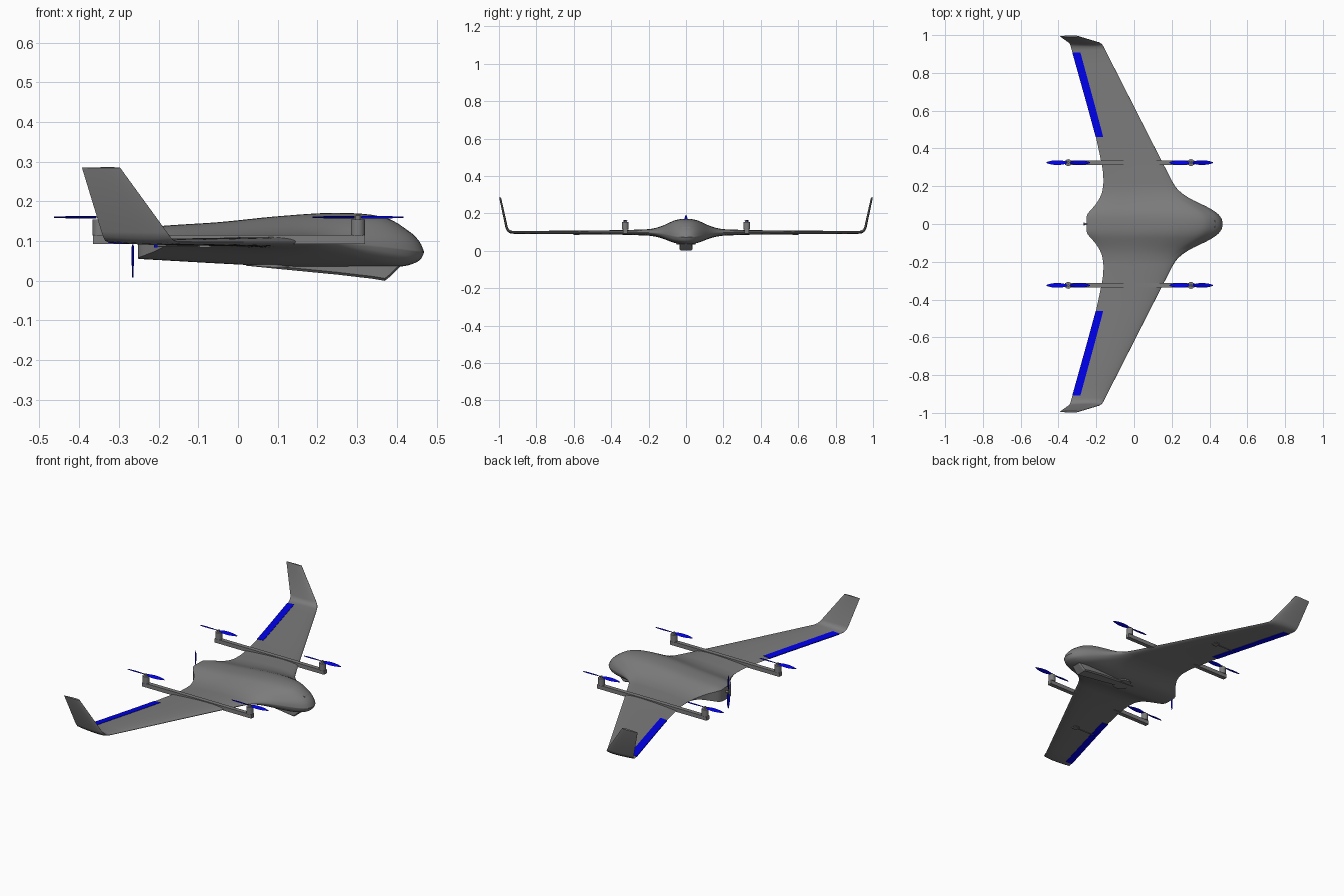
import bpy, bmesh
from math import sin, cos, pi, radians, sqrt
from mathutils import Matrix, Vector

if "Cube" in bpy.data.objects:
    bpy.data.objects.remove(bpy.data.objects["Cube"])

blue = bpy.data.materials.new("blue")
blue.diffuse_color = (0.0, 0.0, 0.85, 1)
blue.use_nodes = True
blue.node_tree.nodes["Principled BSDF"].inputs["Base Color"].default_value = blue.diffuse_color
grey = bpy.data.materials.new("dark_grey")
grey.diffuse_color = (0.2, 0.2, 0.2, 1)
grey.use_nodes = True
grey.node_tree.nodes["Principled BSDF"].inputs["Base Color"].default_value = grey.diffuse_color


def curve(keys, x):
    """Smooth (Hermite) interpolation through (x, value) keys."""
    n = len(keys)

    def slope(i):
        a, b = keys[max(i - 1, 0)], keys[min(i + 1, n - 1)]
        return (b[1] - a[1]) / (b[0] - a[0])
    i = 0
    while i < n - 2 and x > keys[i + 1][0]:
        i += 1
    (x0, v0), (x1, v1) = keys[i], keys[i + 1]
    h = x1 - x0
    t = (x - x0) / h
    return ((2*t**3 - 3*t*t + 1) * v0 + (t**3 - 2*t*t + t) * h * slope(i)
            + (3*t*t - 2*t**3) * v1 + (t**3 - t*t) * h * slope(i + 1))


def finish(name, bm, mat=grey, angle=35):
    bmesh.ops.recalc_face_normals(bm, faces=bm.faces[:])
    me = bpy.data.meshes.new(name)
    bm.to_mesh(me)
    bm.free()
    ob = bpy.data.objects.new(name, me)
    bpy.context.collection.objects.link(ob)
    me.materials.append(mat)
    bpy.ops.object.select_all(action='DESELECT')
    ob.select_set(True)
    bpy.context.view_layer.objects.active = ob
    bpy.ops.object.shade_smooth_by_angle(angle=radians(angle))
    return ob


def loft(name, rings, mat=grey, matrix=None, angle=35):
    bm = bmesh.new()
    vs = [[bm.verts.new(p) for p in r] for r in rings]
    for a, b in zip(vs, vs[1:]):
        for i in range(len(a)):
            j = (i + 1) % len(a)
            bm.faces.new((a[i], a[j], b[j], b[i]))
    bm.faces.new(vs[0])
    bm.faces.new(vs[-1])
    if matrix:
        bm.transform(matrix)
    return finish(name, bm, mat, angle)


def box(name, lo, hi, mat=grey, tilt=0, bevel=0.0):
    lo, hi = Vector(lo), Vector(hi)
    size = hi - lo
    bm = bmesh.new()
    bmesh.ops.create_cube(bm, size=1)
    bm.transform(Matrix.Translation((lo + hi) / 2) @ Matrix.Rotation(tilt, 4, 'Y')
                 @ Matrix.Diagonal((*size, 1)))
    if bevel:
        bmesh.ops.bevel(bm, geom=bm.edges[:], offset=bevel, segments=2, affect='EDGES')
    return finish(name, bm, mat)


def cylinder(name, centre, r, depth, mat=grey, tilt=0):
    bm = bmesh.new()
    bmesh.ops.create_cone(bm, cap_ends=True, segments=32, radius1=r, radius2=r, depth=depth)
    bm.transform(Matrix.Translation(centre) @ Matrix.Rotation(tilt, 4, 'Y'))
    return finish(name, bm, mat)


# Planform edges, centre-line body profile and body-to-wing blend
LEAD = [(0, .469), (.025, .465), (.05, .448), (.075, .415), (.1, .368), (.125, .315),
        (.15, .272), (.175, .24), (.2, .218), (.25, .19), (.93, -.157)]
TRAIL = [(0, -.25), (.045, -.25), (.07, -.233), (.1, -.206), (.15, -.176), (.2, -.164),
         (.25, -.163), (.3, -.168), (.35, -.178), (.46, -.202), (.93, -.332)]
TOP = [(0, .126), (.05, .136), (.286, .148), (.495, .163), (.705, .171), (.865, .159),
       (.95, .123), (.985, .097), (1, .072)]
BOTTOM = [(0, .055), (.376, .04), (.56, .035), (.85, .035), (.93, .037), (.985, .052), (1, .072)]
THICK = [(0, .045), (.2, .034), (.35, .0245), (.93, .015)]
BLEND = [(0, 1), (.03, .965), (.06, .84), (.09, .6), (.12, .35), (.15, .16), (.18, .05), (.21, 0), (1, 0)]


def station(y):
    w = max(0, curve(BLEND, y)) if y < .21 else 0
    return (y, .098, curve(LEAD, y), curve(TRAIL, y), curve(THICK, y), 0, w)


def heights(st, s):
    """Upper and lower offset from the section plane at chord fraction s (0 = rear)."""
    t, w, c = st[4], st[6], 1 - s
    half = t * 5 * (.2969*sqrt(c) - .126*c - .3516*c*c + .2843*c**3 - .1015*c**4)
    return (half * (1 - w) + w * (curve(TOP, s) - st[1]),
            -half * (1 - w) + w * (curve(BOTTOM, s) - st[1]))


def section(st, fractions, grow=0.0):
    y, z, le, te, t, ang, w = st
    up, low = [], []
    for s in fractions:
        for off, out in zip(heights(st, s), (up, low)):
            off += grow if out is up else -grow
            out.append((te + (le - te) * s, y - off * sin(ang), z + off * cos(ang)))
    if fractions[-1] >= 1:
        low.pop()
    return up + low[::-1]


# Blended fuselage and wing with upturned winglets
N = 36
fractions = [sin(pi / 2 * i / N) ** 1.2 for i in range(N)] + [1.0]
ys = [i * .0125 for i in range(25)] + [.35, .45, .55, .65, .75, .85, .92]
half = [station(y) for y in ys]
half += [(.94, .101, -.162, -.335, .015, radians(20), 0),
         (.952, .11, -.170, -.339, .014, radians(50), 0),
         (.959, .124, -.180, -.344, .013, radians(72), 0),
         (.994, .285, -.297, -.393, .010, radians(78), 0)]
other = [(-s[0], *s[1:5], -s[5], s[6]) for s in half[:0:-1]]
loft("blended_body_wing", [section(s, fractions) for s in other + half], angle=40)


def propeller(name, centre, radius, matrix):
    """Two twisted blades along local x, spinning about local z."""
    for side in (0, 1):
        rings = []
        for i in range(11):
            f = i / 10
            chord = .026 * max(sin(pi * (.1 + .87 * f)) ** .7, .12) * radius / .116
            a = radians(22 - 14 * f)
            ring = []
            for k in range(8):
                u, v = cos(pi * k / 4) * chord / 2, sin(pi * k / 4) * .0015
                ring.append((.008 + f * (radius - .008), u*cos(a) - v*sin(a), u*sin(a) + v*cos(a)))
            rings.append(ring)
        loft(name + "_blade", rings, blue,
             Matrix.Translation(centre) @ matrix @ Matrix.Rotation(pi * side, 4, 'Z'), 50)


for sy in (1, -1):
    # Ailerons with control horn, push rod and servo
    rings = []
    for i in range(9):
        y = .46 + .448 * i / 8
        st = station(y)
        hinge = (.04 + .003 * i / 8) / (st[2] - st[3])
        ring = section(st, [hinge * k / 4 for k in range(5)], .002)
        rings.append([(p[0] - .001, p[1] * sy, p[2]) for p in ring])
    loft("aileron", rings, blue)
    y = .585 * sy
    box("control_horn", (-.212, y - .002, .084), (-.203, y + .002, .097), blue)
    box("push_rod", (-.21, y - .0015, .085), (-.09, y + .0015, .088))
    box("servo_cover", (-.1, y - .018, .084), (-.065, y + .018, .095), bevel=.003)

    # Lift boom with motors and propellers
    y = .325 * sy
    box("lift_boom", (-.365, y - .012, .093), (.32, y + .012, .115))
    for x in (-.348, .302):
        cylinder("lift_motor", (x, y, .134), .018, .04)
        cylinder("motor_shaft", (x, y, .157), .006, .014)
        propeller("lift_propeller", (x, y, .16), .115, Matrix.Identity(4))

# Pusher motor and propeller
cylinder("pusher_shaft", (-.256, 0, .1), .006, .022, tilt=pi / 2)
propeller("pusher_propeller", (-.265, 0, .1), .092, Matrix.Rotation(pi / 2, 4, 'Y'))

# Belly skid tapering to the rear
rings = []
for x, z, w in ((.02, .038, .018), (.1, .03, .026), (.25, .0155, .034), (.34, .005, .036),
                (.37, .0, .034), (.38, .008, .033), (.408, .036, .028)):
    rings.append([(x, -w, .06), (x, -w, z + .006), (x, -w * .8, z), (x, w * .8, z),
                  (x, w, z + .006), (x, w, .06)])
loft("belly_skid", rings, angle=30)
cylinder("belly_hatch", (.085, 0, .04), .05, .012, tilt=radians(3))

# Nose camera window, nearly flush with the nose
box("nose_camera", (.406, -.021, .08), (.442, .021, .122), tilt=radians(-33), bevel=.002)
